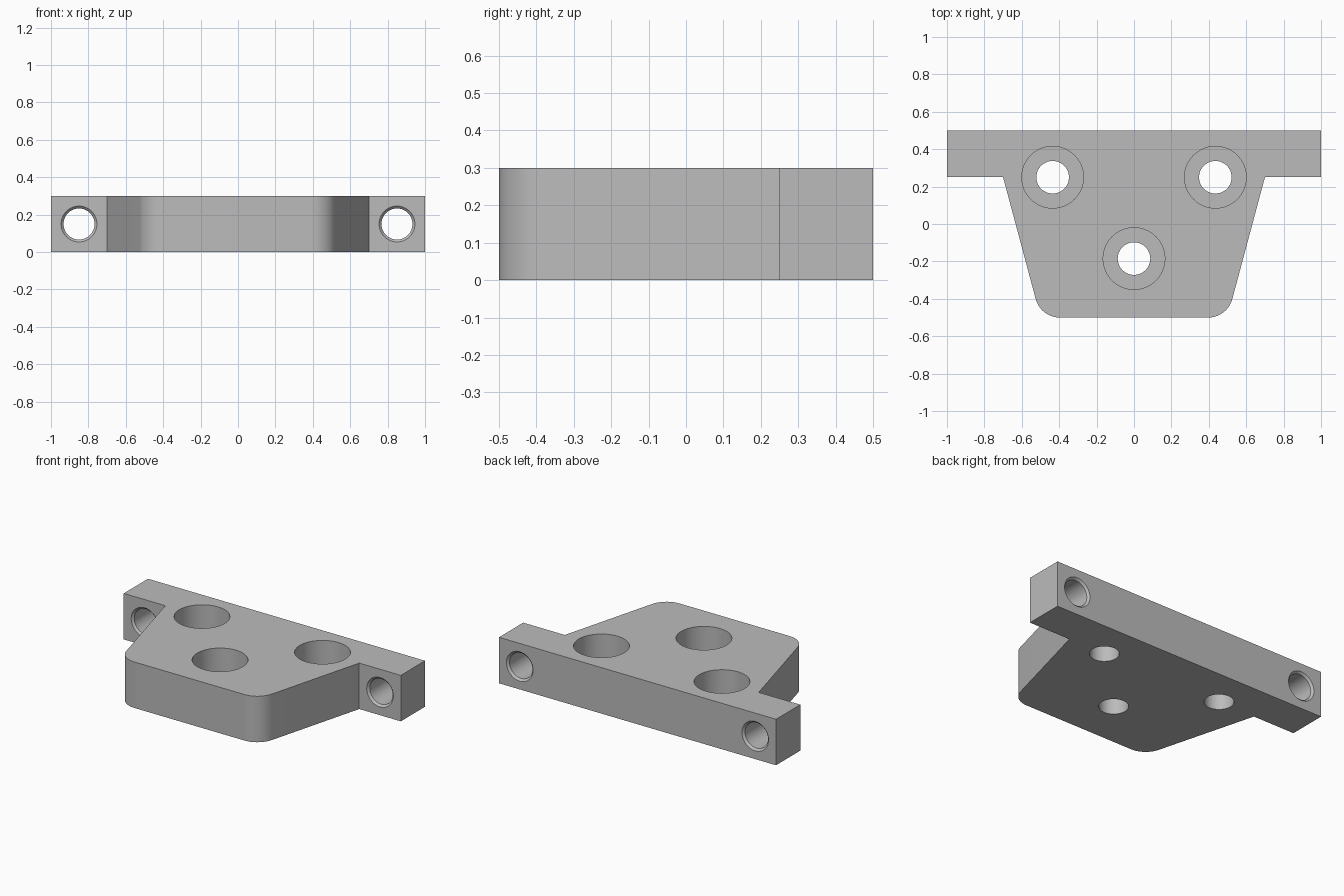
import bpy, bmesh, math
from mathutils import Matrix, Vector

if "Cube" in bpy.data.objects:
    bpy.data.objects.remove(bpy.data.objects["Cube"])

HEIGHT = 0.30
SEGMENTS = 64

grey = bpy.data.materials.new("plain grey")
grey.diffuse_color = (0.50, 0.50, 0.50, 1)
grey.use_nodes = True
grey.node_tree.nodes["Principled BSDF"].inputs["Base Color"].default_value = grey.diffuse_color


def new_object(name, bm):
    bmesh.ops.recalc_face_normals(bm, faces=bm.faces)
    mesh = bpy.data.meshes.new(name)
    bm.to_mesh(mesh)
    bm.free()
    mesh.materials.append(grey)
    obj = bpy.data.objects.new(name, mesh)
    bpy.context.collection.objects.link(obj)
    return obj


def lathe_cutter(name, profile, matrix):
    """Solid of revolution about local z from (radius, z) pairs."""
    bm = bmesh.new()
    rings = [[bm.verts.new((r * math.cos(a), r * math.sin(a), z))
              for a in (2 * math.pi * i / SEGMENTS for i in range(SEGMENTS))]
             for r, z in profile]
    for low, high in zip(rings, rings[1:]):
        for i in range(SEGMENTS):
            j = (i + 1) % SEGMENTS
            bm.faces.new((low[i], low[j], high[j], high[i]))
    bm.faces.new(rings[0])
    bm.faces.new(rings[-1])
    bm.transform(matrix)
    obj = new_object(name, bm)
    obj.hide_render = True
    return obj


# Plate outline: wide back bar and tapered front with rounded corners
radius, taper = 0.133, math.radians(15)
corner = 0.70 - 0.75 * math.tan(taper)
centre_x = corner - radius * math.tan((math.pi / 2 - taper) / 2)
arc = []
for i in range(17):
    a = -math.pi / 2 + (math.pi / 2 - taper) * i / 16
    arc.append((centre_x + radius * math.cos(a), -0.5 + radius + radius * math.sin(a)))
right = arc + [(0.70, 0.25), (1.0, 0.25), (1.0, 0.5)]
outline = right + [(-x, y) for x, y in reversed(right)]

bm = bmesh.new()
base = bm.faces.new([bm.verts.new((x, y, 0)) for x, y in outline])
top = bmesh.ops.extrude_face_region(bm, geom=[base])["geom"]
bmesh.ops.translate(bm, vec=Vector((0, 0, HEIGHT)),
                    verts=[v for v in top if isinstance(v, bmesh.types.BMVert)])
plate = new_object("mounting_plate", bm)

# Counterbored vertical screw holes
cutters = []
for x, y in ((-0.435, 0.25), (0.435, 0.25), (0, -0.185)):
    profile = [(0.087, -0.1), (0.087, 0.10), (0.165, 0.10), (0.165, 0.4)]
    cutters.append(lathe_cutter("screw_hole_cutter", profile,
                                Matrix.Translation((x, y, 0))))

# Horizontal holes through the ears, chamfered at both ends
for x in (-0.85, 0.85):
    profile = [(0.096, -0.2), (0.096, -0.125), (0.083, -0.112),
               (0.083, 0.112), (0.096, 0.125), (0.096, 0.2)]
    place = Matrix.Translation((x, 0.375, 0.15)) @ Matrix.Rotation(math.pi / 2, 4, 'X')
    cutters.append(lathe_cutter("ear_hole_cutter", profile, place))

# Cut the holes, then discard the cutters
bpy.context.view_layer.objects.active = plate
plate.select_set(True)
for cutter in cutters:
    mod = plate.modifiers.new("hole", 'BOOLEAN')
    mod.operation, mod.solver, mod.object = 'DIFFERENCE', 'EXACT', cutter
    bpy.ops.object.modifier_apply(modifier=mod.name)
for cutter in cutters:
    bpy.data.objects.remove(cutter)

bpy.ops.object.shade_smooth_by_angle(angle=math.radians(30))
